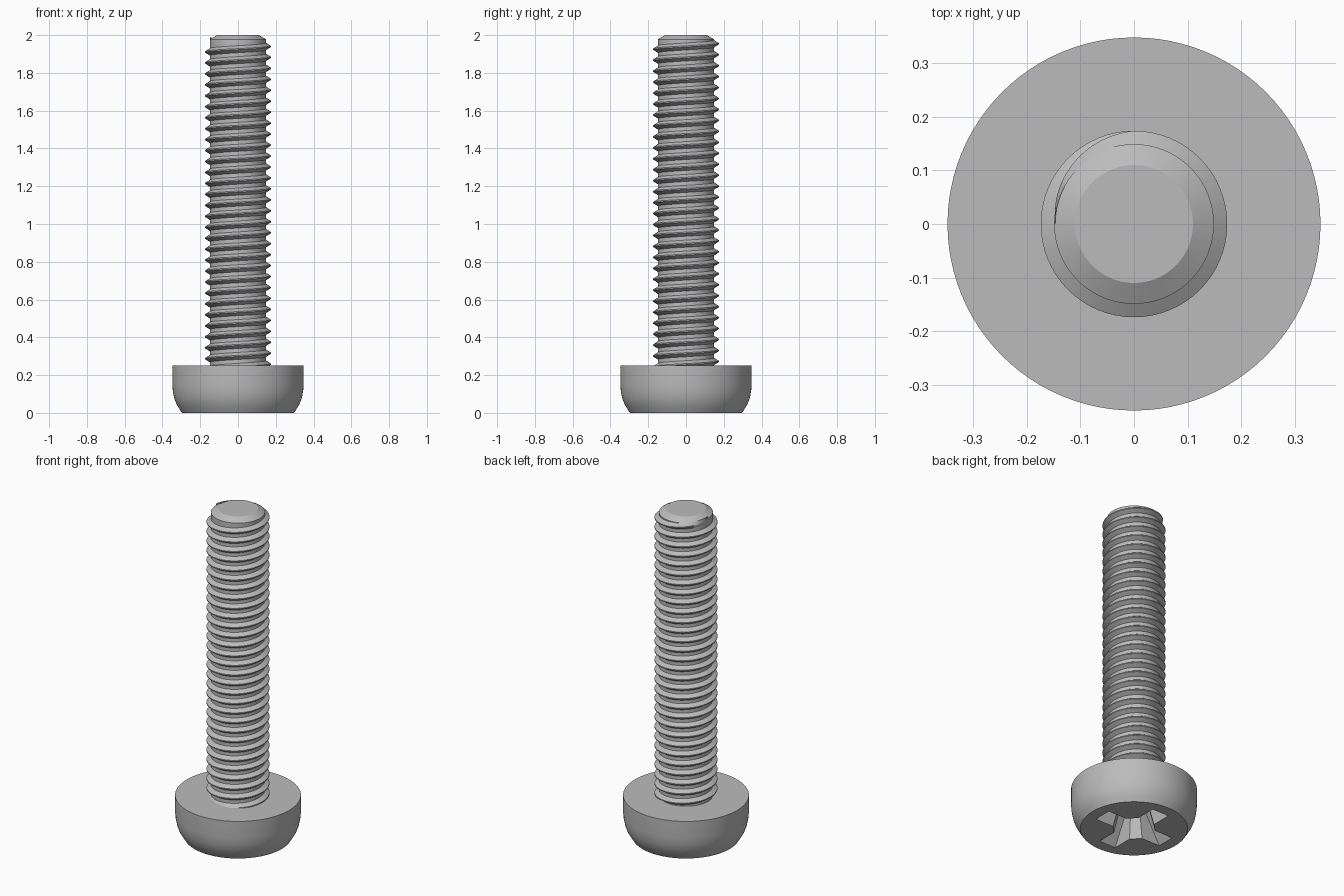
import bpy, bmesh
from math import sin, cos, pi, tau

cube = bpy.data.objects.get("Cube")
if cube:
    bpy.data.objects.remove(cube, do_unlink=True)

steel = bpy.data.materials.new("grey steel")
steel.use_nodes = True
steel.diffuse_color = (0.5, 0.5, 0.5, 1)
steel.node_tree.nodes["Principled BSDF"].inputs["Base Color"].default_value = (0.5, 0.5, 0.5, 1)


def finish(name, bm, smooth=True):
    bmesh.ops.recalc_face_normals(bm, faces=bm.faces)
    mesh = bpy.data.meshes.new(name)
    bm.to_mesh(mesh)
    bm.free()
    mesh.materials.append(steel)
    ob = bpy.data.objects.new(name, mesh)
    bpy.context.collection.objects.link(ob)
    if smooth:
        bpy.ops.object.select_all(action="DESELECT")
        ob.select_set(True)
        bpy.context.view_layer.objects.active = ob
        bpy.ops.object.shade_smooth_by_angle(angle=pi / 7)
    return ob


def loft(bm, rings):
    """Skin closed rings of points and cap both ends."""
    loops = [[bm.verts.new(p) for p in ring] for ring in rings]
    for a, b in zip(loops, loops[1:]):
        for i in range(len(a)):
            j = (i + 1) % len(a)
            bm.faces.new((a[i], a[j], b[j], b[i]))
    bm.faces.new(loops[0][::-1])
    bm.faces.new(loops[-1])


def lathe(name, profile, n=96):
    bm = bmesh.new()
    loft(bm, [[(r * cos(tau * i / n), r * sin(tau * i / n), z) for i in range(n)]
              for r, z in profile])
    return finish(name, bm)


# Pan head with a rounded lower rim
head = lathe("head", [(0.297, 0), (0.313, 0.025), (0.327, 0.05), (0.338, 0.08),
                      (0.345, 0.115), (0.348, 0.15), (0.348, 0.25)])


# Tapered cross recess with bevelled inner corners
def cross(tip, half, corner, z):
    quarter = [(tip, -half), (tip, half), (corner, half), (half, corner)]
    ring = []
    for k in range(4):
        c, s = round(cos(k * pi / 2)), round(sin(k * pi / 2))
        ring += [(c * x - s * y, s * x + c * y, z) for x, y in quarter]
    return ring


bm = bmesh.new()
loft(bm, [cross(0.236, 0.057, 0.107, -0.01), cross(0.11, 0.035, 0.07, 0.165)])
cutter = finish("recess_cutter", bm, smooth=False)
cutter.hide_render = True
cutter.hide_viewport = True
cut = head.modifiers.new("cross recess", "BOOLEAN")
cut.object = cutter
cut.operation = "DIFFERENCE"
cut.solver = "EXACT"
head.modifiers.move(len(head.modifiers) - 1, 0)

# Shank core with a bevelled tip
CORE = 0.149
lathe("shank", [(CORE, 0.22), (CORE, 1.978), (0.11, 2.0)])

# Right-handed thread, fading into the core over its last quarter turn
PITCH, CREST, STEPS = 0.058, 0.174, 64
bm = bmesh.new()
previous = None
for i in range(int(-29.5 * STEPS), STEPS // 2 + 1):
    turn = i / STEPS
    fade = min(1, max(0, (0.5 - turn) / 0.25))
    crest = CORE - 0.002 + (CREST - CORE + 0.002) * fade
    z = 1.94 + PITCH * turn
    section = [(CORE - 0.002, -0.02), (crest, -0.003), (crest, 0.003), (CORE - 0.002, 0.02)]
    row = [bm.verts.new((r * cos(tau * turn), r * sin(tau * turn), z + dz)) for r, dz in section]
    if previous:
        for k in range(3):
            bm.faces.new((previous[k], row[k], row[k + 1], previous[k + 1]))
    previous = row
thread = finish("thread", bm)
# Keep the open strip facing outwards
face = thread.data.polygons[1]
if face.normal.x * face.center.x + face.normal.y * face.center.y < 0:
    thread.data.flip_normals()
